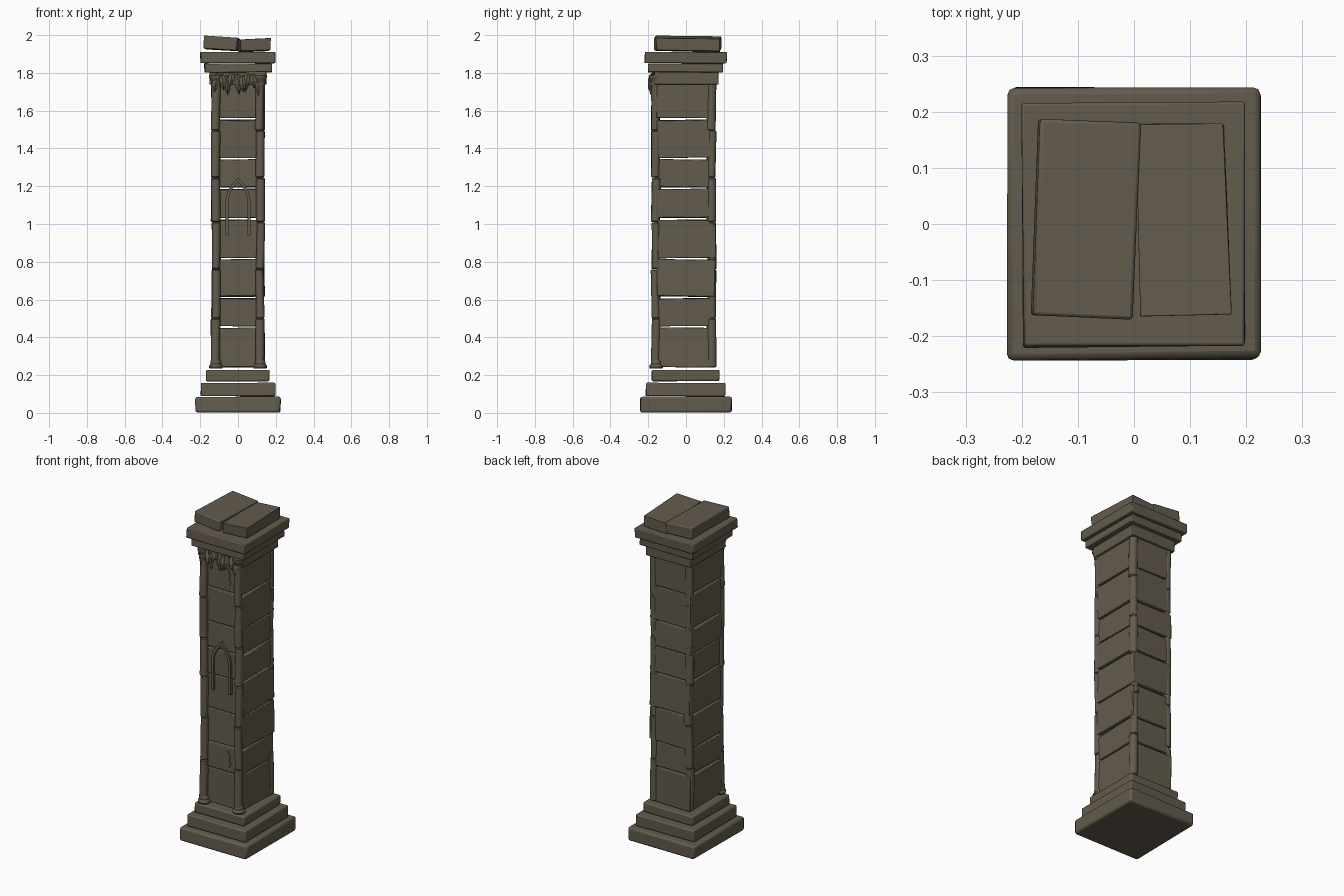
import bpy, bmesh, math, random
from mathutils import Vector, Matrix

if "Cube" in bpy.data.objects:
    bpy.data.objects.remove(bpy.data.objects["Cube"])

random.seed(4)
stone = bpy.data.materials.new("weathered stone")
stone.diffuse_color = (0.125, 0.105, 0.075, 1)
stone.use_nodes = True
stone.node_tree.nodes["Principled BSDF"].inputs["Base Color"].default_value = stone.diffuse_color


def finish(name, bm, bevel=0.0, smooth=False):
    bmesh.ops.recalc_face_normals(bm, faces=bm.faces)
    me = bpy.data.meshes.new(name)
    bm.to_mesh(me)
    bm.free()
    me.materials.append(stone)
    ob = bpy.data.objects.new(name, me)
    bpy.context.collection.objects.link(ob)
    if bevel:
        m = ob.modifiers.new("worn_edges", 'BEVEL')
        m.width, m.segments = bevel, 2
    if smooth:
        bpy.ops.object.select_all(action='DESELECT')
        ob.select_set(True)
        bpy.context.view_layer.objects.active = ob
        bpy.ops.object.shade_smooth_by_angle(angle=math.radians(35))
    return ob


def block(name, x, y, z, bevel=0.006, jitter=0.003, tilt=(0, 0, 0)):
    """Bevelled stone spanning the x, y, z ranges, slightly uneven and tilted (degrees)."""
    lo, hi = Vector((x[0], y[0], z[0])), Vector((x[1], y[1], z[1]))
    c, s = (lo + hi) / 2, hi - lo
    bm = bmesh.new()
    bmesh.ops.create_cube(bm, size=1)
    rot = Matrix.Identity(3)
    for axis, a in zip("XYZ", tilt):
        rot = Matrix.Rotation(math.radians(a), 3, axis) @ rot
    for v in bm.verts:
        wob = Vector([random.uniform(-jitter, jitter) for _ in range(3)])
        wob.z *= 0.5
        v.co = c + rot @ (Vector(a * b for a, b in zip(v.co, s)) + wob)
    return finish(name, bm, bevel, True)


def lathe(name, x, y, profile, sides=16, tilt=(0, 0)):
    """Round part from (radius, z) pairs, capped, leaning by tilt (dx, dy) over its height."""
    bm = bmesh.new()
    z0, z1 = profile[0][1], profile[-1][1]
    rings = []
    for r, z in profile:
        t = (z - z0) / (z1 - z0) - 0.5
        rings.append([bm.verts.new((x + tilt[0] * t + r * math.cos(k * math.tau / sides),
                                    y + tilt[1] * t + r * math.sin(k * math.tau / sides), z))
                      for k in range(sides)])
    for a, b in zip(rings, rings[1:]):
        for k in range(sides):
            j = (k + 1) % sides
            bm.faces.new((a[k], a[j], b[j], b[k]))
    bm.faces.new(rings[0][::-1])
    bm.faces.new(rings[-1])
    return finish(name, bm, 0, True)


def ribbon(name, pts, widths, y0, y1):
    """Mitred strip following (x, z) points, running in depth from y0 to y1."""
    P = [Vector(p) for p in pts]
    bm = bmesh.new()
    rings = []
    for i, p in enumerate(P):
        d0 = (p - P[max(i - 1, 0)]).normalized() if i else (P[1] - p).normalized()
        d1 = (P[i + 1] - p).normalized() if i < len(P) - 1 else d0
        t = (d0 + d1).normalized()
        n = Vector((-t.y, t.x)) * widths[i] / 2 / max(t.dot(d0), 0.5)
        a, b = p + n, p - n
        rings.append([bm.verts.new(c) for c in ((a.x, y0, a.y), (b.x, y0, b.y),
                                                (b.x, y1, b.y), (a.x, y1, a.y))])
    for a, b in zip(rings, rings[1:]):
        for k in range(4):
            j = (k + 1) % 4
            bm.faces.new((a[k], a[j], b[j], b[k]))
    bm.faces.new(rings[0][::-1])
    bm.faces.new(rings[-1])
    return finish(name, bm)


def leaf(name, x, y, z, length, width, lean):
    """Ridged pointed leaf hanging from (x, y, z) and curling outwards."""
    bm = bmesh.new()
    rows = []
    for t, w, out in ((0, 0.45, 0), (0.25, 0.9, 0.010), (0.5, 1, 0.016), (0.78, 0.6, 0.014), (1, 0.06, 0.004)):
        cx, cz, h = x + lean * t, z - length * t, width * w / 2
        rows.append([bm.verts.new(c) for c in ((cx - h, y - out + 0.006, cz), (cx, y - out - 0.004, cz - 0.004),
                                               (cx + h, y - out + 0.006, cz), (cx, y - out + 0.012, cz))])
    for a, b in zip(rows, rows[1:]):
        for k in range(4):
            j = (k + 1) % 4
            bm.faces.new((a[k], a[j], b[j], b[k]))
    bm.faces.new(rows[0][::-1])
    bm.faces.new(rows[-1])
    return finish(name, bm)


# Stepped base
block("base_bottom_step", (-.224, .224), (-.24, .242), (0.002, .085), .012, .004)
block("base_middle_step", (-.198, .196), (-.212, .208), (.088, .160), .007)
block("base_top_step", (-.168, .168), (-.182, .178), (.168, .228), .008)

# Shaft of loose stacked blocks with open joints
joints = [.236, .455, .611, .817, 1.028, 1.19, 1.346, 1.556, 1.75]
tilts = [(-.6, -.5), (.5, .4), (-1, -.3), (.5, .5), (.4, -.6), (-.4, -.4), (.8, .5), (-.2, -.3)]
for i, (z0, z1) in enumerate(zip(joints, joints[1:])):
    dx, dy = random.uniform(-.004, .004), random.uniform(-.003, .003)
    block(f"shaft_block_{i + 1}", (-.135 + dx, .135 + dx), (-.152 + dy, .153 + dy),
          (z0 + .005, z1 - .005), .004, .003, (tilts[i][0], tilts[i][1], random.uniform(-1, 1)))

# Corner colonnettes in offset segments; only the front pair has bases and caps
cuts = [.24, .5, .76, 1.01, 1.245, 1.495, 1.76]
for sx, side in ((-1, "left"), (1, "right")):
    for y, end in ((-.16, "front"), (.134, "back")):
        for i, (z0, z1) in enumerate(zip(cuts, cuts[1:])):
            r = .0225 + random.uniform(-.001, .002)
            tilt = (random.uniform(-.006, .006), random.uniform(-.006, .006))
            lathe(f"{end}_{side}_column_segment_{i + 1}", sx * .117 + random.uniform(-.003, .003),
                  y + random.uniform(-.003, .003),
                  [(r - .004, z0 + .001), (r, z0 + .006), (r, z1 - .006), (r - .004, z1 - .001)], 16, tilt)
    lathe(f"{side}_column_foot", sx * .117, -.158,
          [(.034, .236), (.037, .243), (.035, .252), (.028, .26), (.028, .272), (.023, .28)])
    lathe(f"{side}_column_cap", sx * .117, -.16,
          [(.023, 1.73), (.027, 1.742), (.025, 1.75), (.033, 1.77), (.036, 1.775), (.036, 1.79)])

# Stepped capital
block("capital_lower_step", (-.150, .150), (-.170, .170), (1.738, 1.803), .004)
block("capital_middle_step", (-.178, .178), (-.200, .195), (1.803, 1.850), .004)
block("capital_upper_step", (-.198, .196), (-.219, .216), (1.852, 1.910), .005)

# Broken cap slab in two tilted halves
block("left_cap_slab", (-.176, .002), (-.166, .184), (1.922, 1.990), .006, .002, (-.8, 3.5, -2.5))
block("right_cap_slab", (.010, .168), (-.160, .178), (1.916, 1.977), .002, .005, (-.8, -3, 2))

# Pointed arch moulding on the front
arch = [(-.058, .94), (-.058, 1.13), (-.047, 1.172), (-.026, 1.205), (0, 1.235),
        (.026, 1.205), (.047, 1.172), (.058, 1.13), (.058, .94)]
ribbon("front_arch_moulding", arch, [.016] * 9, -.166, -.148)

# Jagged cracks on the front
for i, z in enumerate((1.60, .49)):
    ribbon(f"front_crack_{i + 1}", [(.052, z), (.058, z + .022), (.046, z + .045), (.055, z + .062), (.042, z + .098)],
           [.002, .006, .007, .006, .002], -.159, -.151)

# Leaves hanging beneath the capital
for i in range(9):
    x = -.112 + i * .027
    leaf(f"capital_leaf_{i + 1}", x, -.176 - .006 * (i % 2), 1.802 - .008 * (i % 3),
         (.105, .085, .10, .075)[i % 4], .034, (-.012, .01, .004)[i % 3])
